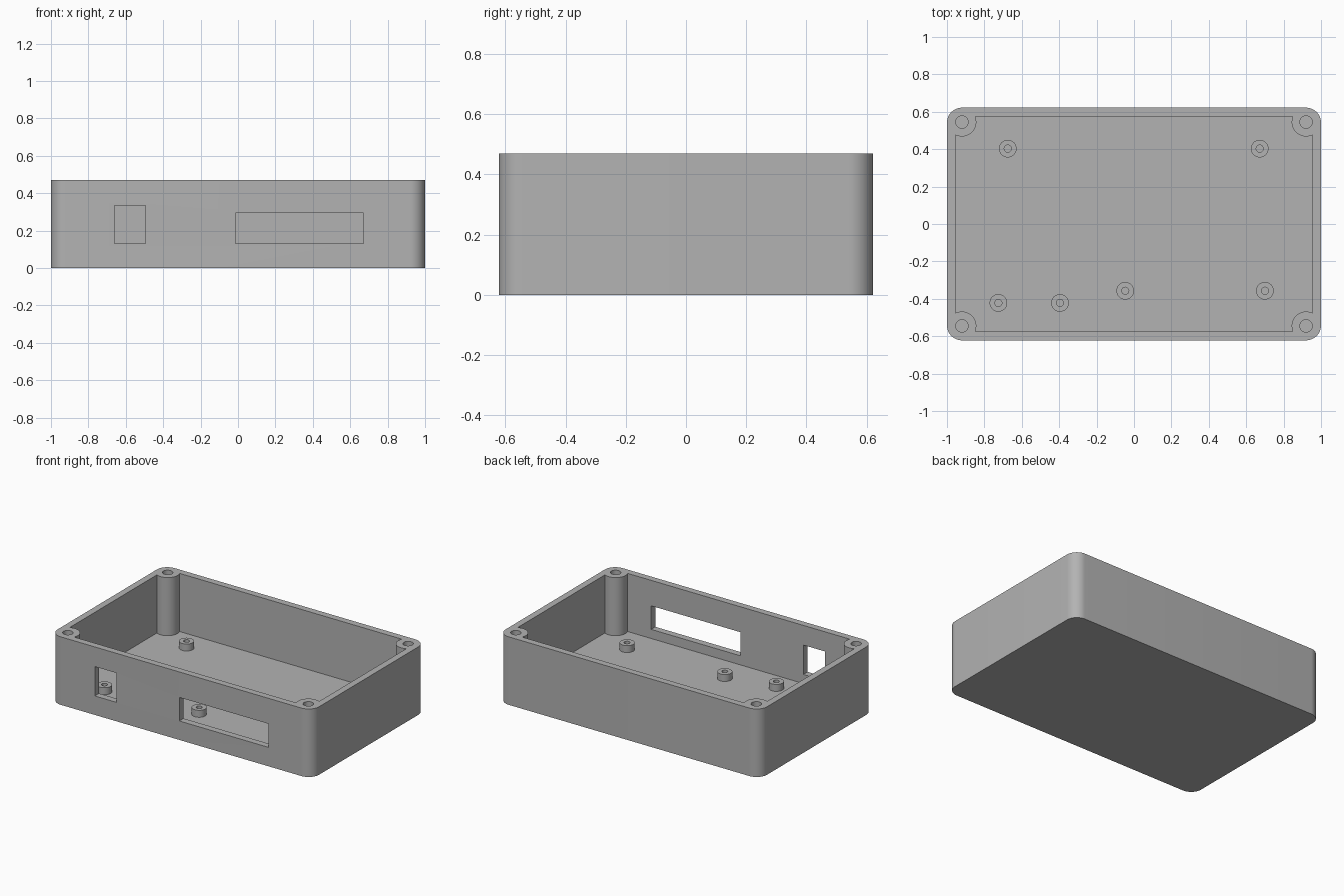
import bpy
import bmesh
from math import pi, cos, sin, radians

cube = bpy.data.objects.get("Cube")
if cube:
    bpy.data.objects.remove(cube, do_unlink=True)

HALF_X, HALF_Y, HEIGHT = 1.0, 0.622, 0.47
CORNER = 0.08
WALL = 0.046
FLOOR = 0.068
POST_X, POST_Y = HALF_X - CORNER, HALF_Y - CORNER + 0.003
POST_R, SCREW_R = 0.077, 0.033
CORNERS = [(sx, sy) for sx in (1, -1) for sy in (1, -1)]

grey = bpy.data.materials.new("grey plastic")
grey.use_nodes = True
colour = (0.45, 0.45, 0.45, 1)
grey.diffuse_color = colour
grey.node_tree.nodes["Principled BSDF"].inputs["Base Color"].default_value = colour


def link(name, bm):
    """Turn a bmesh into a grey object."""
    bmesh.ops.recalc_face_normals(bm, faces=bm.faces)
    mesh = bpy.data.meshes.new(name)
    bm.to_mesh(mesh)
    bm.free()
    mesh.materials.append(grey)
    obj = bpy.data.objects.new(name, mesh)
    bpy.context.collection.objects.link(obj)
    return obj


def prism(name, outline, z0, z1):
    """Extrude a flat outline upwards."""
    bm = bmesh.new()
    face = bm.faces.new([bm.verts.new((x, y, z0)) for x, y in outline])
    top = bmesh.ops.extrude_face_region(bm, geom=[face])["geom"]
    verts = [v for v in top if isinstance(v, bmesh.types.BMVert)]
    bmesh.ops.translate(bm, verts=verts, vec=(0, 0, z1 - z0))
    return link(name, bm)


def arc(cx, cy, r, start, sweep, steps):
    angles = [start + sweep * i / steps for i in range(steps + 1)]
    return [(cx + r * cos(a), cy + r * sin(a)) for a in angles]


def circle(cx, cy, r, steps=48):
    return arc(cx, cy, r, 0, 2 * pi, steps)[:-1]


def box(name, x0, x1, y0, y1, z0, z1):
    return prism(name, [(x0, y0), (x1, y0), (x1, y1), (x0, y1)], z0, z1)


def cut(target, cutter):
    """Subtract the cutter and remove it."""
    mod = target.modifiers.new("cut", 'BOOLEAN')
    mod.operation, mod.solver, mod.object = 'DIFFERENCE', 'EXACT', cutter
    bpy.context.view_layer.objects.active = target
    bpy.ops.object.modifier_apply(modifier=mod.name)
    bpy.data.objects.remove(cutter, do_unlink=True)


def smooth(obj):
    bpy.ops.object.select_all(action='DESELECT')
    obj.select_set(True)
    bpy.context.view_layer.objects.active = obj
    bpy.ops.object.shade_smooth_by_angle(angle=radians(30))


# Outer shell with rounded vertical corners
outline = []
for i, (sx, sy) in enumerate([(1, 1), (-1, 1), (-1, -1), (1, -1)]):
    outline += arc(sx * (HALF_X - CORNER), sy * (HALF_Y - CORNER),
                   CORNER, i * pi / 2, pi / 2, 12)
shell = prism("enclosure_shell", outline, 0, HEIGHT)

# Cavity, leaving a screw post in every corner
ix, iy = HALF_X - WALL, HALF_Y - WALL
cavity = box("cavity_cutter", -ix, ix, -iy, iy, FLOOR, HEIGHT + 0.1)
for sx, sy in CORNERS:
    cut(cavity, prism("post_cutter", circle(sx * POST_X, sy * POST_Y, POST_R),
                      0, HEIGHT + 0.2))
cut(shell, cavity)

# Screw holes in the posts
for sx, sy in CORNERS:
    cut(shell, prism("screw_cutter", circle(sx * POST_X, sy * POST_Y, SCREW_R),
                     FLOOR, HEIGHT + 0.1))

# Connector openings through the front wall
for x0, x1, z1 in [(-0.66, -0.495, 0.334), (-0.013, 0.67, 0.294)]:
    cut(shell, box("opening_cutter", x0, x1, -HALF_Y - 0.1, -iy + 0.02, 0.131, z1))
smooth(shell)


# Board standoffs with pilot holes
def standoff(name, cx, cy, outer=0.047, inner=0.019, top=0.116):
    bm = bmesh.new()
    rings = [[bm.verts.new((x, y, z)) for x, y in circle(cx, cy, r, 40)]
             for r, z in [(outer, FLOOR), (outer, top), (inner, top), (inner, FLOOR)]]
    for a, b in zip(rings, rings[1:]):
        for i in range(len(a)):
            bm.faces.new((a[i - 1], a[i], b[i], b[i - 1]))
    smooth(link(name, bm))


for n, (x, y) in enumerate([(-0.675, 0.403), (0.672, 0.403), (-0.725, -0.422),
                            (-0.396, -0.422), (-0.047, -0.357), (0.70, -0.357)]):
    standoff(f"board_standoff_{n + 1}", x, y)
